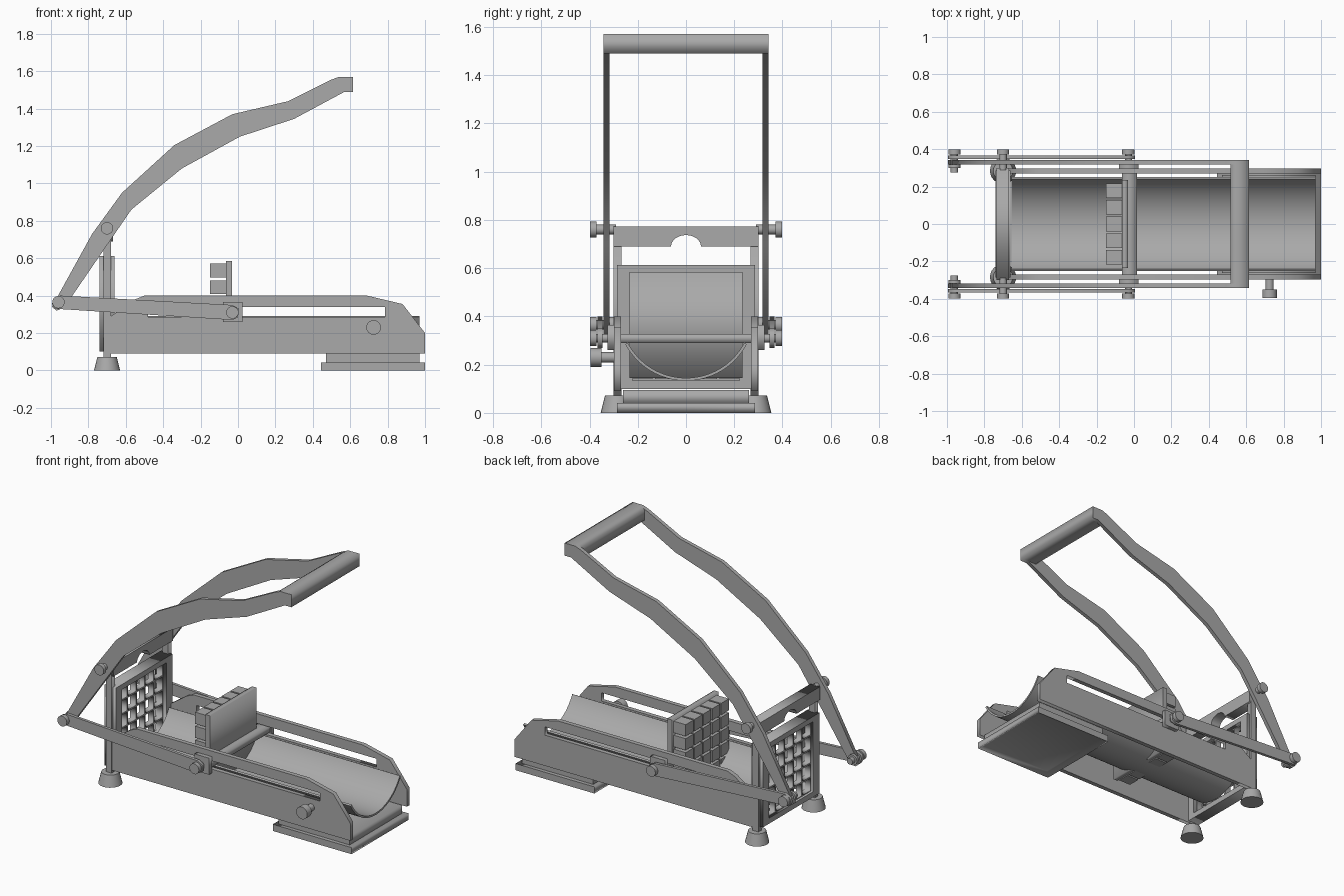
import bpy, bmesh, math
from mathutils import Matrix

old = bpy.data.objects.get("Cube")
if old:
    bpy.data.objects.remove(old, do_unlink=True)

COLOR = (0.4, 0.4, 0.4, 1)
metal = bpy.data.materials.new("grey_metal")
metal.use_nodes = True
metal.diffuse_color = COLOR
metal.node_tree.nodes["Principled BSDF"].inputs["Base Color"].default_value = COLOR


def finish(name, bm, smooth=False):
    bmesh.ops.remove_doubles(bm, verts=bm.verts, dist=1e-5)
    bmesh.ops.recalc_face_normals(bm, faces=bm.faces)
    mesh = bpy.data.meshes.new(name)
    bm.to_mesh(mesh)
    bm.free()
    mesh.materials.append(metal)
    ob = bpy.data.objects.new(name, mesh)
    bpy.context.collection.objects.link(ob)
    if smooth:
        bpy.ops.object.select_all(action="DESELECT")
        ob.select_set(True)
        bpy.context.view_layer.objects.active = ob
        bpy.ops.object.shade_smooth_by_angle(angle=math.radians(35))
    return ob


def rect(u0, u1, v0, v1):
    return [(u0, v0), (u1, v0), (u1, v1), (u0, v1)]


def slab(name, loops, a, b, axis="y", smooth=False):
    """Extrude an outline (later loops are holes) from a to b along an axis."""
    curve = bpy.data.curves.new(name, "CURVE")
    curve.dimensions, curve.fill_mode = "2D", "BOTH"
    curve.extrude = abs(b - a) / 2
    for loop in loops:
        sp = curve.splines.new("POLY")
        sp.points.add(len(loop) - 1)
        for p, (u, v) in zip(sp.points, loop):
            p.co = (u, v, 0, 1)
        sp.use_cyclic_u = True
    tmp = bpy.data.objects.new("tmp", curve)
    mesh = bpy.data.meshes.new_from_object(tmp)
    bpy.data.objects.remove(tmp)
    bpy.data.curves.remove(curve)
    bm = bmesh.new()
    bm.from_mesh(mesh)
    bpy.data.meshes.remove(mesh)
    mid = (a + b) / 2
    for vert in bm.verts:
        u, v, w = vert.co
        vert.co = (u, w + mid, v) if axis == "y" else (w + mid, u, v)
    return finish(name, bm, smooth)


def box(name, x0, x1, y0, y1, z0, z1):
    return slab(name, [rect(x0, x1, z0, z1)], y0, y1)


def rod(bm, x, z, r, y0, y1):
    m = Matrix.Translation((x, (y0 + y1) / 2, z)) @ Matrix.Rotation(math.pi / 2, 4, "X")
    bmesh.ops.create_cone(bm, cap_ends=True, segments=24, radius1=r, radius2=r,
                          depth=abs(y1 - y0), matrix=m)


def pin(name, x, z, side, parts):
    bm = bmesh.new()
    for r, y0, y1 in parts:
        rod(bm, x, z, r, side * y0, side * y1)
    finish(name, bm, True)


# Outlines in x and z
plate = [(-0.68, 0.09), (1, 0.09), (1, 0.2), (0.88, 0.355), (0.69, 0.4),
         (-0.5, 0.4), (-0.55, 0.38), (-0.68, 0.29)]
slot = rect(-0.48, 0.785, 0.285, 0.338)
handle = [(-0.995, 0.34), (-0.78, 0.73), (-0.62, 0.95), (-0.34, 1.205), (-0.03, 1.37),
          (0.27, 1.44), (0.5, 1.555), (0.54, 1.57), (0.615, 1.57), (0.615, 1.49),
          (0.57, 1.49), (0.3, 1.345), (0.01, 1.25), (-0.3, 1.08), (-0.57, 0.86),
          (-0.68, 0.7), (-0.93, 0.335), (-0.97, 0.32)]
link = [(-0.98, 0.33), (-0.03, 0.27), (0, 0.285), (0.005, 0.33), (-0.03, 0.35),
        (-0.95, 0.4), (-0.985, 0.385), (-0.995, 0.355)]

# Parts repeated on both sides
for side, tag in ((1, "left"), (-1, "right")):
    slab(tag + "_side_plate", [plate, slot], side * 0.27, side * 0.298)
    slab(tag + "_handle_arm", [handle], side * 0.317, side * 0.342)
    slab(tag + "_push_link", [link], side * 0.347, side * 0.366)
    box(tag + "_upright", -0.72, -0.68, side * 0.268, side * 0.3, 0.06, 0.75)
    box(tag + "_slider_block", -0.08, 0.025, side * 0.298, side * 0.325, 0.26, 0.365)
    pin(tag + "_slider_pin", -0.03, 0.31, side, [(0.018, 0.3, 0.38), (0.033, 0.372, 0.398)])
    pin(tag + "_handle_pin", -0.7, 0.76, side, [(0.02, 0.29, 0.38), (0.033, 0.372, 0.398)])
    pin(tag + "_link_pin", -0.96, 0.365, side,
        [(0.02, 0.275, 0.38), (0.033, 0.372, 0.398), (0.033, 0.3, 0.317)])
    bm = bmesh.new()
    bmesh.ops.create_cone(bm, cap_ends=True, segments=24, radius1=0.07, radius2=0.052,
                          depth=0.072, matrix=Matrix.Translation((-0.7, side * 0.284, 0.036)))
    finish(tag + "_foot", bm, True)

# Side knob
pin("side_knob", 0.725, 0.23, -1, [(0.022, 0.29, 0.36), (0.039, 0.35, 0.395)])

# Handle grip
slab("handle_grip", [[(0.515, 1.56), (0.54, 1.57), (0.615, 1.57), (0.615, 1.49),
                      (0.57, 1.49), (0.515, 1.49)]], -0.342, 0.342)

# Top crossbar with a round notch
notch = [(0.062 * math.cos(t), 0.69 + 0.047 * math.sin(t))
         for t in (math.pi * i / 16 for i in range(17))]
slab("top_crossbar", [[(0.3, 0.69), (0.3, 0.772), (-0.3, 0.772), (-0.3, 0.69)] + notch[::-1]],
     -0.735, -0.667, "x")

# Cutting grid: frame and lattice of blades
PITCH, COUNT, LOW = 0.089, 5, 0.135
half = PITCH * COUNT / 2
slab("grid_frame", [rect(-0.285, 0.285, 0.1, 0.613),
                    rect(-half, half, LOW, LOW + 2 * half)], -0.74, -0.66, "x")
cells = [rect(-half + i * PITCH + 0.005, -half + (i + 1) * PITCH - 0.005,
              LOW + j * PITCH + 0.005, LOW + (j + 1) * PITCH - 0.005)
         for i in range(COUNT) for j in range(COUNT)]
slab("grid_blades", [rect(-half - 0.01, half + 0.01, LOW - 0.01, LOW + 2 * half + 0.01)] + cells,
     -0.725, -0.685, "x")

# Pusher: plate, carrier bar and square studs facing the grid
box("pusher_plate", -0.065, -0.033, -0.235, 0.235, 0.145, 0.585)
box("pusher_bar", -0.065, 0.015, -0.318, 0.318, 0.29, 0.328)
bm = bmesh.new()
for i in range(COUNT):
    for j in range(COUNT):
        at = Matrix.Translation((-0.107, (i - 2) * PITCH, LOW + (j + 0.5) * PITCH - 0.002))
        bmesh.ops.create_cube(bm, size=1, matrix=at @ Matrix.Diagonal((0.086, 0.078, 0.074, 1)))
finish("pusher_studs", bm)

# Curved trough
def arc(r, steps=32, spread=1.085):
    return [(r * math.sin(t), 0.418 - r * math.cos(t))
            for t in (spread * (2 * i / steps - 1) for i in range(steps + 1))]

slab("trough", [arc(0.285) + arc(0.273)[::-1]], -0.655, 0.97, "x", True)

# Base pad with a recessed underside
box("pad_riser", 0.47, 0.97, -0.262, 0.262, 0.035, 0.095)
base = box("base_pad", 0.445, 1, -0.286, 0.286, 0, 0.042)
bm = bmesh.new()
bm.from_mesh(base.data)
bmesh.ops.dissolve_limit(bm, angle_limit=0.01, verts=bm.verts, edges=bm.edges)
under = [f for f in bm.faces if f.normal.z < -0.9]
bmesh.ops.inset_region(bm, faces=under, thickness=0.05)
for f in under:
    for v in f.verts:
        v.co.z = 0.02
bm.to_mesh(base.data)
bm.free()
